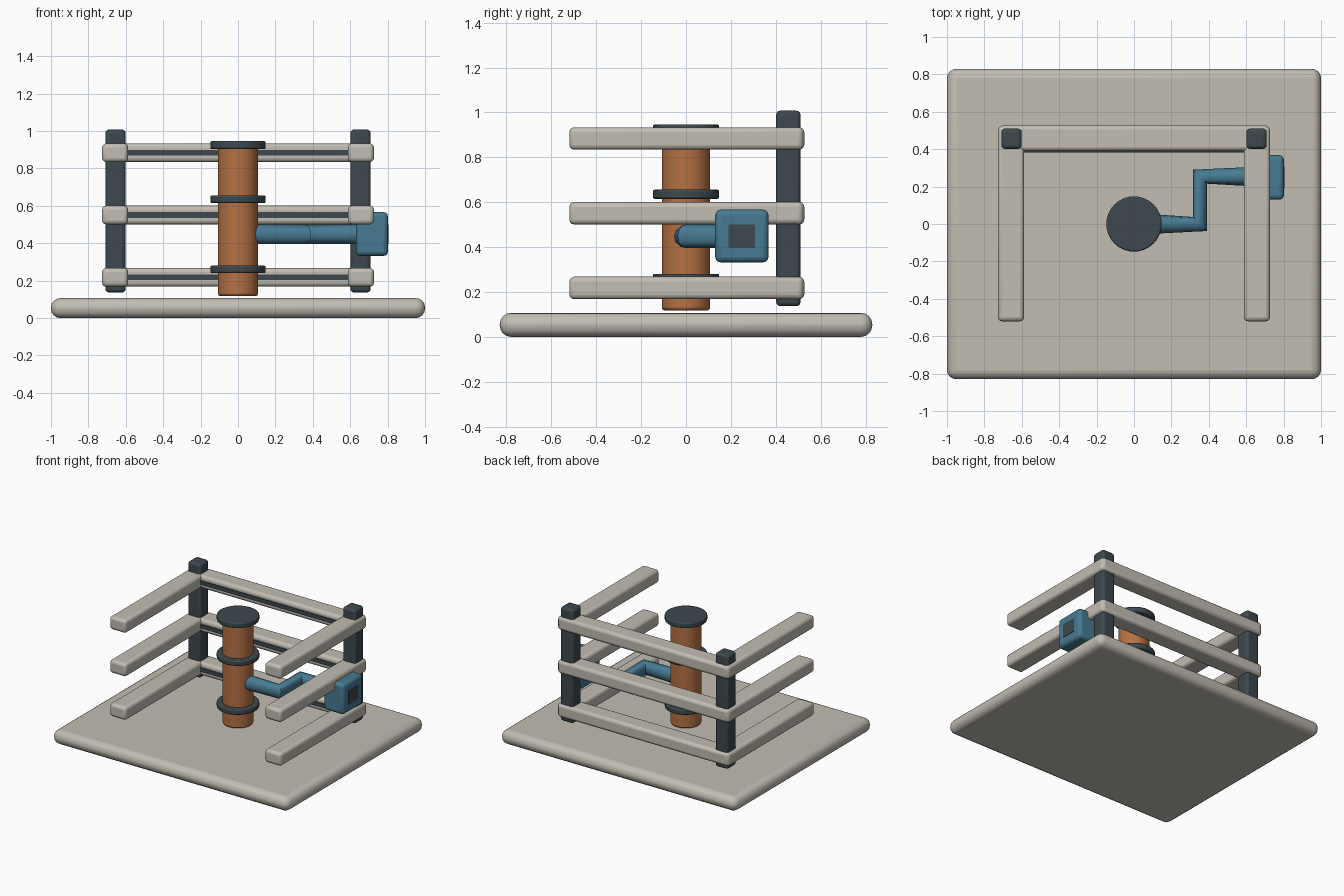
import bpy, math

if "Cube" in bpy.data.objects:
    bpy.data.objects.remove(bpy.data.objects["Cube"])


def material(name, rgb):
    m = bpy.data.materials.new(name)
    m.diffuse_color = (*rgb, 1)
    m.use_nodes = True
    m.node_tree.nodes["Principled BSDF"].inputs["Base Color"].default_value = m.diffuse_color
    return m


BEIGE = material("warm beige", (0.54, 0.51, 0.45))
DARK = material("dark slate", (0.047, 0.066, 0.077))
COPPER = material("copper", (0.46, 0.165, 0.057))
BLUE = material("steel blue", (0.062, 0.195, 0.285))


def finish(ob, name, mat, bevel=0.0, segments=3):
    ob.name = name
    ob.data.materials.append(mat)
    if bevel:
        mod = ob.modifiers.new("rounded edges", 'BEVEL')
        mod.width = bevel
        mod.segments = segments
        mod.limit_method = 'ANGLE'
    bpy.ops.object.shade_smooth_by_angle(angle=math.radians(35))
    return ob


def box(name, lo, hi, mat, bevel=0.0, segments=3):
    bpy.ops.mesh.primitive_cube_add(size=1, location=[(a + b) / 2 for a, b in zip(lo, hi)])
    ob = bpy.context.object
    ob.scale = [b - a for a, b in zip(lo, hi)]
    bpy.ops.object.transform_apply(location=False, rotation=False, scale=True)
    return finish(ob, name, mat, bevel, segments)


def cylinder(name, radius, z0, z1, mat, bevel):
    bpy.ops.mesh.primitive_cylinder_add(vertices=32, radius=radius, depth=z1 - z0,
                                        location=(0, 0, (z0 + z1) / 2))
    return finish(bpy.context.object, name, mat, bevel, 2)


# Base slab
box("base", (-1, -0.83, 0), (1, 0.83, 0.107), BEIGE, 0.05, 4)

# Corner posts
for side, x in (("left", -0.655), ("right", 0.655)):
    box(f"{side}_post", (x - 0.054, 0.402, 0.137), (x + 0.054, 0.51, 1.008), DARK, 0.018)

# Three tiers of rails, each with a dark strip on the inside of the back rail
for tier, z in (("lower", 0.218), ("middle", 0.551), ("upper", 0.884)):
    for side, x in (("left", -0.657), ("right", 0.657)):
        box(f"{tier}_{side}_rail", (x - 0.07, -0.52, z - 0.05), (x + 0.07, 0.523, z + 0.05),
            BEIGE, 0.022)
    box(f"{tier}_back_rail", (-0.722, 0.39, z - 0.05), (0.722, 0.527, z + 0.05), BEIGE, 0.022)
    box(f"{tier}_strip", (-0.6, 0.382, z - 0.015), (0.6, 0.391, z + 0.015), DARK)

# Central column with three collars
cylinder("column", 0.108, 0.117, 0.935, COPPER, 0.014)
for name, z0, z1 in (("lower_collar", 0.24, 0.281), ("middle_collar", 0.615, 0.656),
                     ("top_cap", 0.904, 0.946)):
    cylinder(name, 0.148, z0, z1, DARK, 0.008)

# Cranked pipe from the column to the control box
curve = bpy.data.curves.new("pipe", 'CURVE')
curve.dimensions = '3D'
curve.bevel_depth = 0.053
curve.bevel_resolution = 4
curve.use_fill_caps = True
path = curve.splines.new('POLY')
points = [(0.09, 0), (0.353, 0), (0.353, 0.253), (0.66, 0.253)]
path.points.add(len(points) - 1)
for p, (x, y) in zip(path.points, points):
    p.co = (x, y, 0.448, 1)
pipe = bpy.data.objects.new("pipe", curve)
bpy.context.collection.objects.link(pipe)
bpy.ops.object.select_all(action='DESELECT')
pipe.select_set(True)
bpy.context.view_layer.objects.active = pipe
bpy.ops.object.convert(target='MESH')
finish(bpy.context.object, "pipe", BLUE)

# Control box with a dark face plate
box("control_box", (0.63, 0.13, 0.332), (0.802, 0.368, 0.567), BLUE, 0.025)
box("face_plate", (0.797, 0.19, 0.397), (0.805, 0.307, 0.501), DARK)
